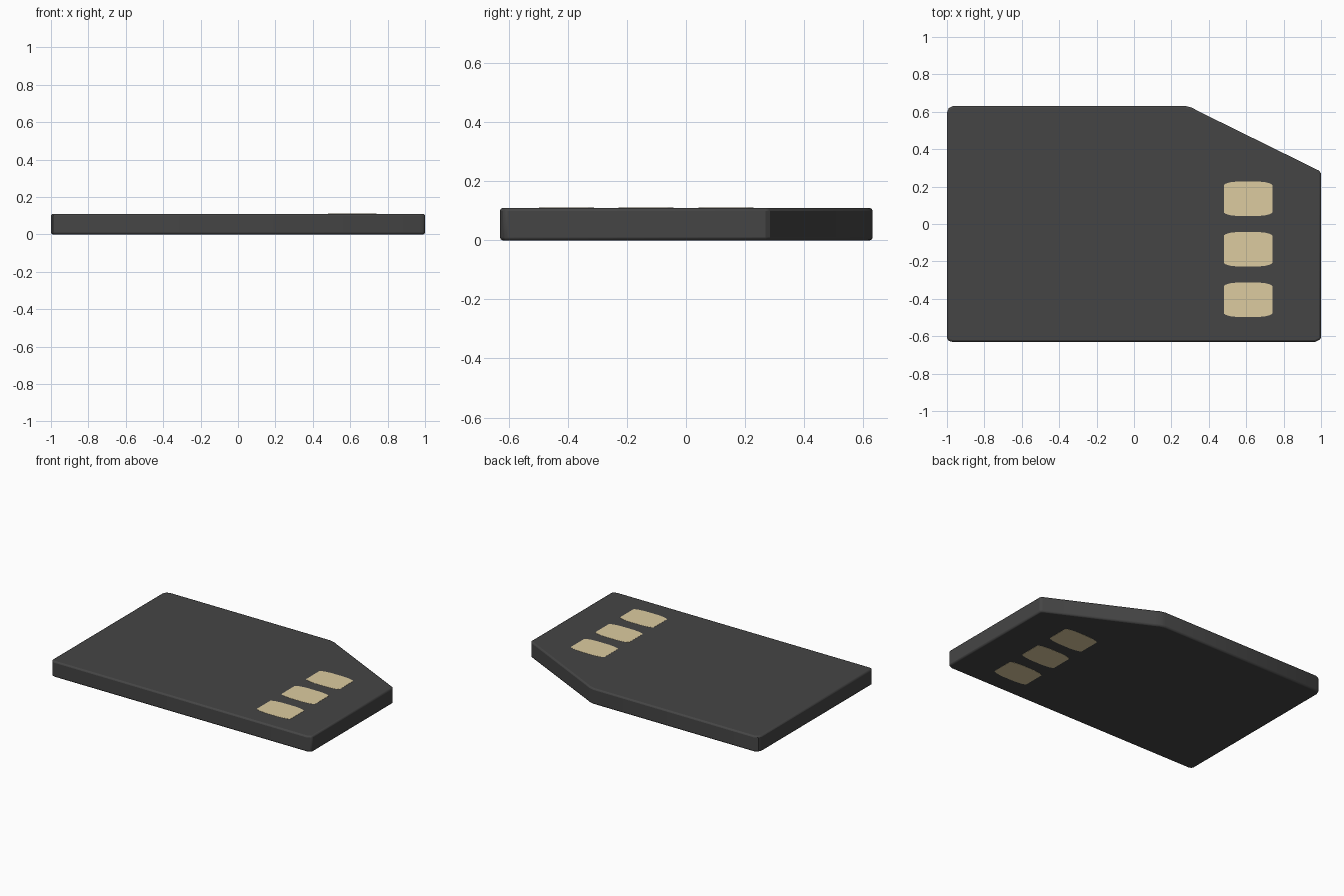
import bpy, bmesh

if "Cube" in bpy.data.objects:
    bpy.data.objects.remove(bpy.data.objects["Cube"])

H = 0.11  # card thickness


def material(name, rgb):
    m = bpy.data.materials.new(name)
    m.diffuse_color = (*rgb, 1)
    m.use_nodes = True
    m.node_tree.nodes["Principled BSDF"].inputs["Base Color"].default_value = m.diffuse_color
    return m


def prism(name, outline, z0, z1, mat):
    bm = bmesh.new()
    face = bm.faces.new([bm.verts.new((x, y, z0)) for x, y in outline])
    ext = bmesh.ops.extrude_face_region(bm, geom=[face])
    for v in ext["geom"]:
        if isinstance(v, bmesh.types.BMVert):
            v.co.z = z1
    bmesh.ops.recalc_face_normals(bm, faces=bm.faces)
    me = bpy.data.meshes.new(name)
    bm.to_mesh(me)
    bm.free()
    ob = bpy.data.objects.new(name, me)
    bpy.context.collection.objects.link(ob)
    me.materials.append(mat)
    return ob


def smooth(ob):
    bpy.ops.object.select_all(action='DESELECT')
    ob.select_set(True)
    bpy.context.view_layer.objects.active = ob
    bpy.ops.object.shade_smooth_by_angle()


dark = material("dark_plastic", (0.06, 0.06, 0.06))
gold = material("gold_contact", (0.72, 0.6, 0.35))

# Card body: rectangle with one slanted corner, lightly rounded corners and rims
body = prism("card_body", [
    (-1, -0.63), (0.97, -0.63), (1, -0.615), (1, 0.27), (0.99, 0.285),
    (0.34, 0.605), (0.31, 0.622), (0.27, 0.632), (-0.965, 0.632),
    (-0.99, 0.62), (-1, 0.595), (-1, -0.61), (-0.99, -0.625), (-0.97, -0.63),
][1:], 0.0, H, dark)
bevel = body.modifiers.new("rim", 'BEVEL')
bevel.width = 0.01
bevel.segments = 2
bevel.limit_method = 'ANGLE'
bevel.angle_limit = 1.05
smooth(body)

# Contacts: bowed pads running through the card, showing on both faces
quarter = [(0.13, 0.073), (0.12, 0.081), (0.095, 0.088), (0.05, 0.093)]
half = quarter + [(-x, y) for x, y in reversed(quarter)]
pad = half + [(-x, -y) for x, y in half]
for i, cy in enumerate((0.135, -0.135, -0.405)):
    smooth(prism(f"contact_{i + 1}", [(0.61 + x, cy + y) for x, y in pad],
                 -0.001, H + 0.001, gold))
